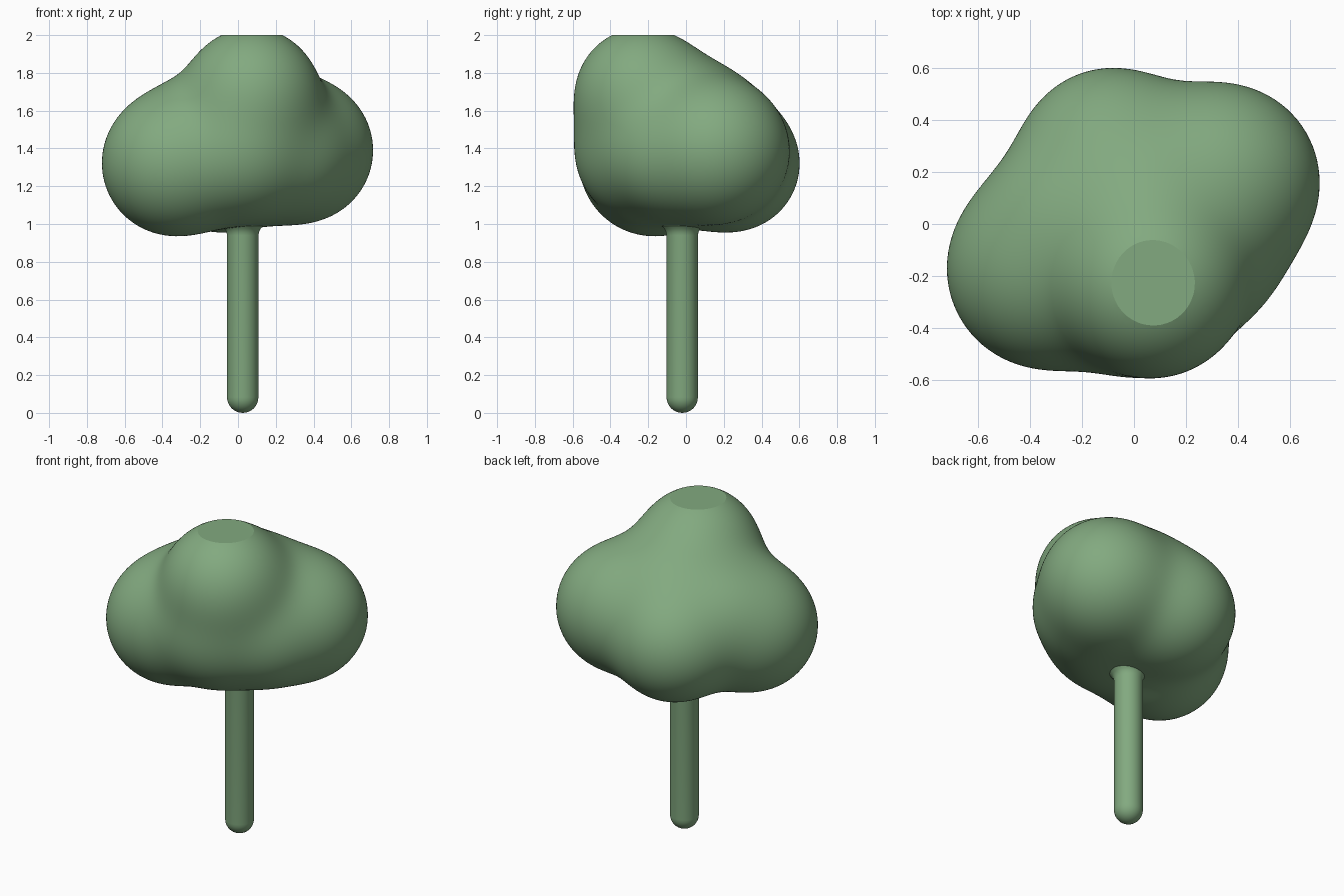
import bpy, bmesh, math
from mathutils import Vector

if "Cube" in bpy.data.objects:
    bpy.data.objects.remove(bpy.data.objects["Cube"])

mat = bpy.data.materials.new("leaf_green")
mat.diffuse_color = (0.225, 0.40, 0.215, 1)
mat.use_nodes = True
mat.node_tree.nodes["Principled BSDF"].inputs["Base Color"].default_value = mat.diffuse_color

# Foliage lobes: centre and radius
LOBES = [(Vector((-0.34, -0.175, 1.32)), 0.378),   # left
         (Vector((0.34, 0.165, 1.39)), 0.372),     # right
         (Vector((-0.09, 0.25, 1.315)), 0.345),    # back
         (Vector((0.075, -0.235, 1.69)), 0.345),   # top
         (Vector((0.02, -0.24, 1.37)), 0.325),     # lower front
         (Vector((0.04, 0.02, 1.46)), 0.39),       # core
         (Vector((0.27, -0.11, 1.35)), 0.27),      # right filler
         (Vector((-0.25, 0.02, 1.44)), 0.27)]      # left filler
BLEND = 0.07
CORE = Vector((0, 0, 1.42))


def field(p):
    """Soft union of the lobes: negative inside, positive outside."""
    return -BLEND * math.log(sum(math.exp(-((p - c).length - r) / BLEND)
                                 for c, r in LOBES))


def finish(name, bm, angle):
    bmesh.ops.recalc_face_normals(bm, faces=bm.faces)
    me = bpy.data.meshes.new(name)
    bm.to_mesh(me)
    bm.free()
    ob = bpy.data.objects.new(name, me)
    bpy.context.collection.objects.link(ob)
    me.materials.append(mat)
    bpy.ops.object.select_all(action='DESELECT')
    ob.select_set(True)
    bpy.context.view_layer.objects.active = ob
    bpy.ops.object.shade_smooth_by_angle(angle=math.radians(angle))
    return ob


# Canopy: sphere pushed out to the blended lobe surface, cut flat on top
bm = bmesh.new()
bmesh.ops.create_icosphere(bm, subdivisions=6, radius=1)
for v in bm.verts:
    d = v.co.normalized()
    lo, hi = 0.0, 1.2
    for _ in range(16):
        mid = (lo + hi) / 2
        if field(CORE + d * mid) < 0:
            lo = mid
        else:
            hi = mid
    v.co = CORE + d * lo
cut = bmesh.ops.bisect_plane(bm, geom=bm.verts[:] + bm.edges[:] + bm.faces[:],
                             plane_co=(0, 0, 2), plane_no=(0, 0, 1), clear_outer=True)
rim = [e for e in cut["geom_cut"] if isinstance(e, bmesh.types.BMEdge)]
bmesh.ops.contextual_create(bm, geom=rim)
finish("canopy", bm, 18)

# Trunk: rounded foot, straight shaft, small flare into the canopy
R = 0.083
profile = [(R * math.sin(a), R - R * math.cos(a))
           for a in (i * math.pi / 16 for i in range(9))]
profile += [(R, 0.94), (0.086, 0.957), (0.094, 0.974), (0.108, 0.989), (0.0, 1.1)]
bm = bmesh.new()
pts = [bm.verts.new((r, 0, z)) for r, z in profile]
edges = [bm.edges.new(p) for p in zip(pts, pts[1:])]
bmesh.ops.spin(bm, geom=pts + edges, cent=(0, 0, 0), axis=(0, 0, 1),
               angle=2 * math.pi, steps=40, use_merge=True)
bmesh.ops.remove_doubles(bm, verts=bm.verts, dist=0.0005)
trunk = finish("trunk", bm, 40)
trunk.location = (0.025, -0.02, 0)
